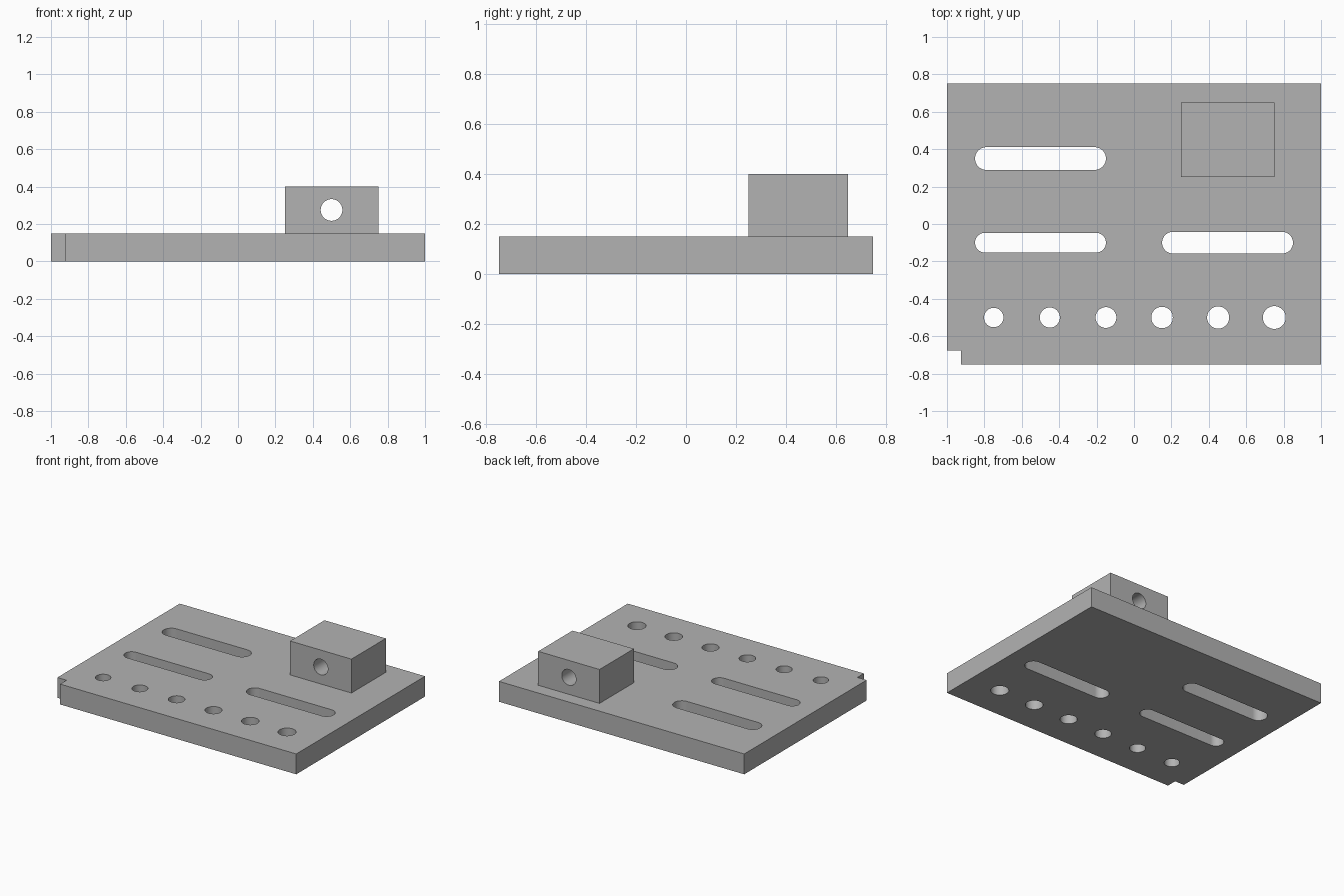
import bpy, bmesh
from math import pi, cos, sin
from mathutils import Matrix, Vector

cube = bpy.data.objects.get("Cube")
if cube:
    bpy.data.objects.remove(cube, do_unlink=True)

grey = bpy.data.materials.new("plain grey")
grey.use_nodes = True
colour = (0.45, 0.45, 0.45, 1)
grey.diffuse_color = colour
grey.node_tree.nodes["Principled BSDF"].inputs["Base Color"].default_value = colour


def prism(name, outline, low, high, matrix=Matrix()):
    """Extrude a flat outline from low to high, then place it."""
    bm = bmesh.new()
    base = bm.faces.new([bm.verts.new((x, y, low)) for x, y in outline])
    top = bmesh.ops.extrude_face_region(bm, geom=[base])["geom"]
    moved = [v for v in top if isinstance(v, bmesh.types.BMVert)]
    bmesh.ops.translate(bm, verts=moved, vec=(0, 0, high - low))
    bmesh.ops.recalc_face_normals(bm, faces=bm.faces)
    bm.transform(matrix)
    mesh = bpy.data.meshes.new(name)
    bm.to_mesh(mesh)
    bm.free()
    mesh.materials.append(grey)
    obj = bpy.data.objects.new(name, mesh)
    bpy.context.collection.objects.link(obj)
    return obj


def slot(x, y, radius, length=0, steps=24):
    """Outline of a round-ended slot; a zero length gives a circle."""
    half = max(length / 2 - radius, 0)
    points = []
    for side in (1, -1):
        for i in range(steps + (1 if half else 0)):
            a = -pi / 2 + pi * i / steps
            points.append((x + side * (half + radius * cos(a)),
                           y + side * radius * sin(a)))
    return points


def select(obj):
    bpy.ops.object.select_all(action='DESELECT')
    obj.select_set(True)
    bpy.context.view_layer.objects.active = obj


def cut(target, cutters):
    """Cut every cutter out of the target and tidy up."""
    select(target)
    for cutter in cutters:
        cutter.hide_render = True
        mod = target.modifiers.new("hole", 'BOOLEAN')
        mod.operation, mod.solver, mod.object = 'DIFFERENCE', 'EXACT', cutter
        bpy.ops.object.modifier_apply(modifier=mod.name)
        bpy.data.objects.remove(cutter, do_unlink=True)
    bpy.ops.object.shade_smooth_by_angle(angle=pi / 6)


thick = 0.15

# Base plate with a notched front right corner
plate = prism("base_plate", [(-0.925, -0.75), (1, -0.75), (1, 0.75), (-1, 0.75),
                             (-1, -0.675), (-0.925, -0.675)], 0, thick)

# Three long slots and a row of holes that widen towards the left
outlines = [slot(-0.5, 0.35, 0.061, 0.7),
            slot(-0.5, -0.1, 0.053, 0.7),
            slot(0.5, -0.1, 0.058, 0.7)]
outlines += [slot(-0.75 + 0.3 * i, -0.5, 0.052 + 0.0018 * i) for i in range(6)]
cut(plate, [prism("plate_cutter", o, -0.1, thick + 0.1) for o in outlines])

# Raised block with a cross hole running front to back
block = prism("raised_block", [(0.25, 0.25), (0.75, 0.25), (0.75, 0.65), (0.25, 0.65)],
              thick, 0.4)
place = Matrix.Translation(Vector((0.5, 0.45, 0.275))) @ Matrix.Rotation(pi / 2, 4, 'X')
cut(block, [prism("block_cutter", slot(0, 0, 0.058), -0.4, 0.4, place)])
